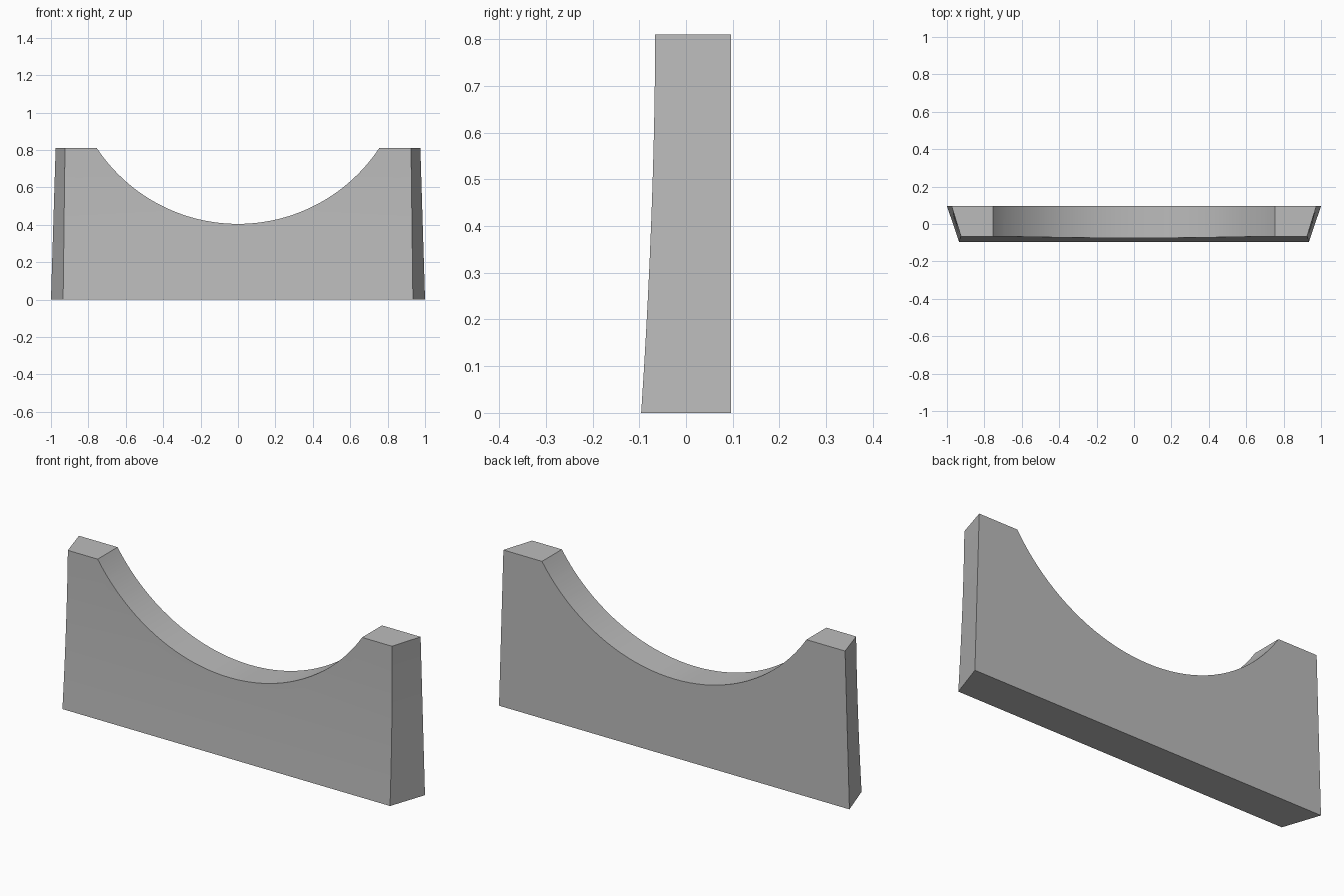
import bpy, bmesh, math

cube = bpy.data.objects.get("Cube")
if cube:
    bpy.data.objects.remove(cube, do_unlink=True)

HEIGHT, BACK = 0.81, 0.096
ARC_RADIUS, ARC_CENTRE = 0.906, 1.311
ROWS = 10

grey = bpy.data.materials.new("plain grey")
grey.use_nodes = True
colour = (0.5, 0.5, 0.5, 1)
grey.diffuse_color = colour
grey.node_tree.nodes["Principled BSDF"].inputs["Base Color"].default_value = colour


def section(t):
    """Trapezoid outline at height fraction t, with a gently curved front."""
    front = -0.066 - 0.03 * (1 - t) ** 1.8
    wide, narrow = 1 - 0.025 * t, 0.935 - 0.01 * t
    return [(-narrow, front), (narrow, front), (wide, BACK), (-wide, BACK)]


# Tapered block, lofted upwards
bm = bmesh.new()
rings = []
for i in range(ROWS + 1):
    t = i / ROWS
    rings.append([bm.verts.new((x, y, HEIGHT * t)) for x, y in section(t)])
for low, high in zip(rings, rings[1:]):
    for k in range(4):
        n = (k + 1) % 4
        bm.faces.new((low[k], low[n], high[n], high[k]))
bm.faces.new(rings[0][::-1])
bm.faces.new(rings[-1])
bmesh.ops.dissolve_degenerate(bm, dist=1e-5, edges=bm.edges)
bmesh.ops.recalc_face_normals(bm, faces=bm.faces)
mesh = bpy.data.meshes.new("cradle_block")
bm.to_mesh(mesh)
bm.free()
mesh.materials.append(grey)
block = bpy.data.objects.new("cradle_block", mesh)
bpy.context.collection.objects.link(block)

# Round saddle cut from front to back
bpy.ops.mesh.primitive_cylinder_add(vertices=128, radius=ARC_RADIUS, depth=1,
                                    location=(0, 0, ARC_CENTRE),
                                    rotation=(math.pi / 2, 0, 0))
cutter = bpy.context.object
cutter.name = "saddle_cutter"
cutter.hide_render = True
cutter.data.materials.append(grey)

cut = block.modifiers.new("saddle", 'BOOLEAN')
cut.operation = 'DIFFERENCE'
cut.solver = 'EXACT'
cut.object = cutter

bpy.ops.object.select_all(action='DESELECT')
block.select_set(True)
bpy.context.view_layer.objects.active = block
bpy.ops.object.modifier_apply(modifier=cut.name)
bpy.data.objects.remove(cutter, do_unlink=True)

# Smooth arc, crisp edges
bpy.ops.object.shade_smooth_by_angle(angle=math.radians(25))
